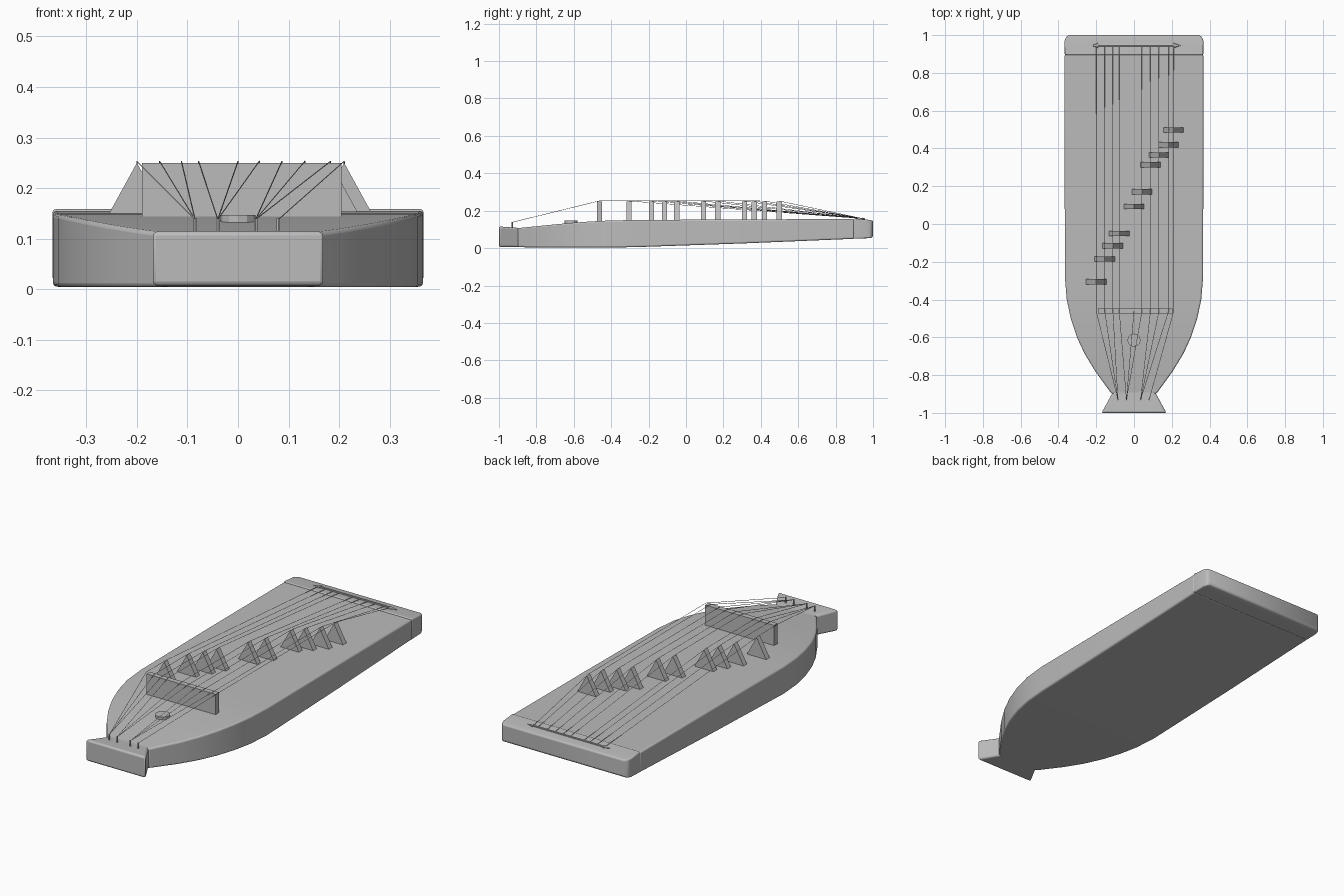
import bpy, bmesh, math
from mathutils import Vector

cube = bpy.data.objects.get("Cube")
if cube:
    bpy.data.objects.remove(cube, do_unlink=True)

grey = bpy.data.materials.new("plain_grey")
grey.use_nodes = True
grey.diffuse_color = (0.5, 0.5, 0.5, 1)
grey.node_tree.nodes["Principled BSDF"].inputs["Base Color"].default_value = (0.5, 0.5, 0.5, 1)


def add_object(name, bm, bevel=0.0, smooth=False):
    bmesh.ops.recalc_face_normals(bm, faces=bm.faces)
    mesh = bpy.data.meshes.new(name)
    bm.to_mesh(mesh)
    bm.free()
    mesh.materials.append(grey)
    obj = bpy.data.objects.new(name, mesh)
    bpy.context.collection.objects.link(obj)
    if bevel:
        mod = obj.modifiers.new("rounded_edges", "BEVEL")
        mod.width, mod.segments = bevel, 3
        mod.limit_method, mod.angle_limit = "ANGLE", math.radians(35)
    if smooth:
        bpy.ops.object.select_all(action="DESELECT")
        obj.select_set(True)
        bpy.context.view_layer.objects.active = obj
        bpy.ops.object.shade_smooth_by_angle(angle=math.radians(35))
    return obj


def loft(name, stations, bevel):
    """Skin rectangular sections given as (y, half width, bottom, top)."""
    bm = bmesh.new()
    rings = [[bm.verts.new(p) for p in ((-w, y, b), (w, y, b), (w, y, t), (-w, y, t))]
             for y, w, b, t in stations]
    for a, c in zip(rings, rings[1:]):
        for i in range(4):
            j = (i + 1) % 4
            bm.faces.new((a[i], a[j], c[j], c[i]))
    bm.faces.new(rings[0])
    bm.faces.new(rings[-1])
    return add_object(name, bm, bevel, True)


def prism(name, profile, y0, y1):
    """Extrude an x-z profile along y."""
    bm = bmesh.new()
    face = bm.faces.new([bm.verts.new((x, y0, z)) for x, z in profile])
    new = bmesh.ops.extrude_face_region(bm, geom=[face])["geom"]
    verts = [v for v in new if isinstance(v, bmesh.types.BMVert)]
    bmesh.ops.translate(bm, verts=verts, vec=(0, y1 - y0, 0))
    return add_object(name, bm)


def rod(name, points, radius, sides=4):
    """Thin straight segments through the given points."""
    bm = bmesh.new()
    for a, b in zip(points, points[1:]):
        a, b = Vector(a), Vector(b)
        made = bmesh.ops.create_cone(bm, cap_ends=True, segments=sides, radius1=radius,
                                     radius2=radius, depth=(b - a).length)["verts"]
        turn = (b - a).to_track_quat("Z", "Y").to_matrix().to_4x4()
        turn.translation = (a + b) / 2
        bmesh.ops.transform(bm, matrix=turn, verts=made)
    return add_object(name, bm)


# Soundboard body with curved shoulders and a rising underside
loft("body", [(-0.9, 0.118, 0.005, 0.107), (-0.78, 0.205, 0.004, 0.119), (-0.69, 0.26, 0.004, 0.128),
              (-0.6, 0.302, 0.004, 0.136), (-0.5, 0.335, 0.004, 0.143), (-0.4, 0.356, 0.004, 0.148),
              (-0.28, 0.366, 0.005, 0.15), (0.3, 0.367, 0.025, 0.154), (0.9, 0.367, 0.05, 0.155)], 0.008)

# Slightly raised tail lip with rounded corners
loft("tail_lip", [(0.895, 0.367, 0.05, 0.159), (0.97, 0.367, 0.053, 0.152),
                  (0.99, 0.36, 0.055, 0.149), (1.0, 0.345, 0.062, 0.146)], 0.006)

# Flared head block
loft("head_block", [(-1.0, 0.172, 0.006, 0.116), (-0.88, 0.106, 0.005, 0.107)], 0.01)

# Tall nut plate
prism("nut_plate", [(-0.19, 0.14), (0.205, 0.14), (0.205, 0.25), (-0.19, 0.25)], -0.475, -0.448)

# Low round button on the soundboard
bm = bmesh.new()
bmesh.ops.create_cone(bm, cap_ends=True, segments=12, radius1=0.035, radius2=0.035, depth=0.025)
bmesh.ops.translate(bm, verts=bm.verts, vec=(0, -0.615, 0.134))
add_object("sound_button", bm)

# Ten triangular bridges, each carrying one string
bridges = [(-0.2, -0.305), (-0.155, -0.185), (-0.112, -0.115), (-0.078, -0.05), (0, 0.093),
           (0.042, 0.17), (0.087, 0.313), (0.132, 0.365), (0.183, 0.42), (0.21, 0.498)]
for n, (x, y) in enumerate(bridges):
    prism(f"bridge_{n + 1}", [(x - 0.056, 0.148), (x + 0.056, 0.148), (x, 0.25)], y - 0.014, y + 0.014)
    head_x = (-0.085, -0.04, 0.035, 0.08)[min(n // 3, 3)]
    rod(f"string_{n + 1}", [(head_x, -0.93, 0.138), (x, -0.462, 0.253), (x, y, 0.252), (x, 0.945, 0.158)], 0.0012)

# Pegs that hold the strings at the head
for x in (-0.085, -0.04, 0.035, 0.08):
    rod("head_peg", [(x, -0.93, 0.1), (x, -0.93, 0.14)], 0.004, 6)

# String rail across the tail with pointed ends
rod("tail_rail", [(-0.2, 0.945, 0.156), (0.22, 0.945, 0.156)], 0.005, 6)
for side, base in ((-1, -0.2), (1, 0.22)):
    bm = bmesh.new()
    bmesh.ops.create_cone(bm, cap_ends=True, segments=8, radius1=0.013, radius2=0, depth=0.04)
    for v in bm.verts:
        v.co = (base + side * (v.co.z + 0.01), 0.945 + v.co.x, 0.156 + v.co.y * 0.5)
    add_object("tail_rail_tip", bm)
